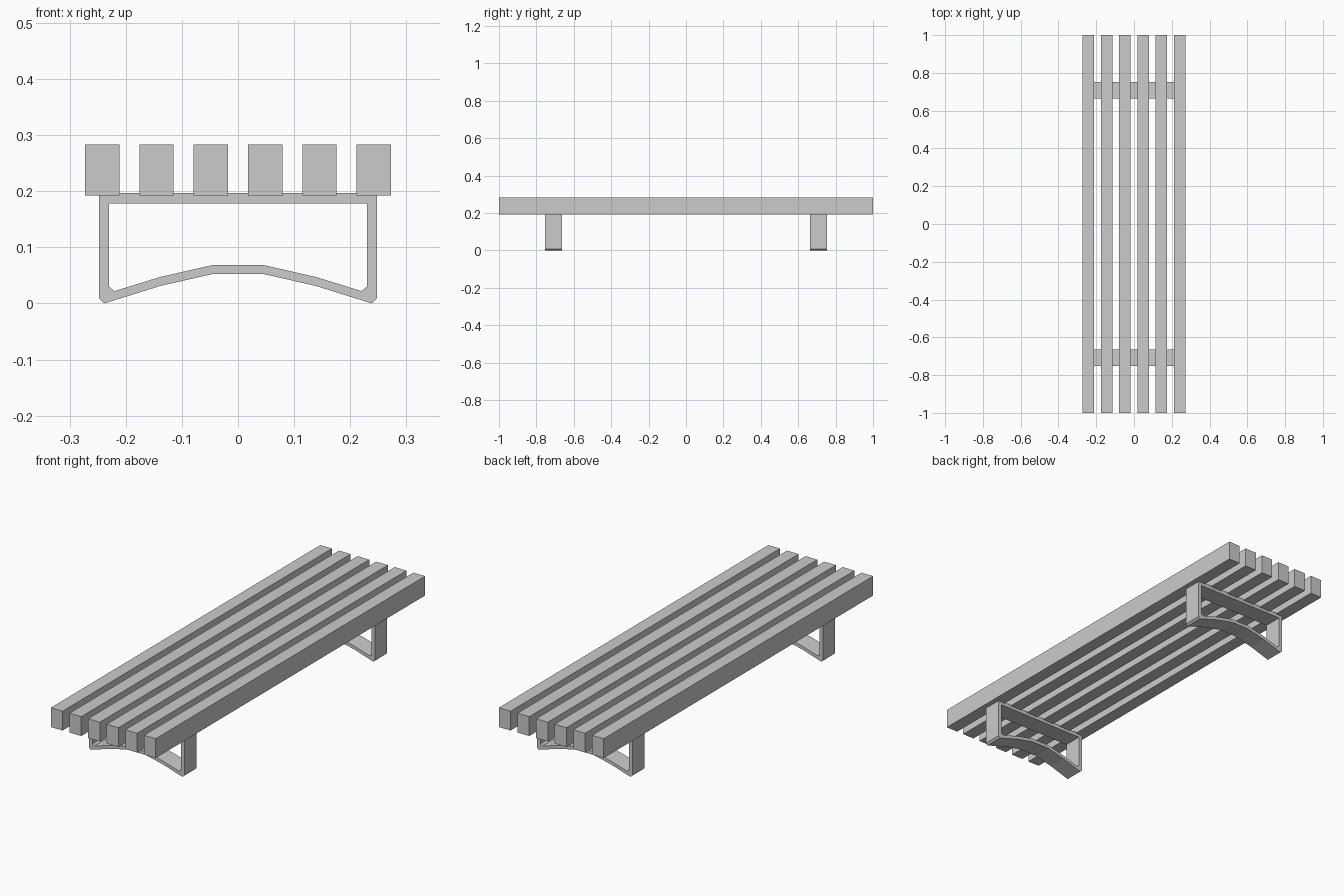
import bpy, bmesh

if "Cube" in bpy.data.objects:
    bpy.data.objects.remove(bpy.data.objects["Cube"])

SLAT_W, SLAT_Z0, SLAT_Z1, PITCH = 0.061, 0.192, 0.283, 0.0968
LEG_Y0, LEG_Y1 = 0.664, 0.753


def finish(name, bm):
    bmesh.ops.recalc_face_normals(bm, faces=bm.faces)
    mesh = bpy.data.meshes.new(name)
    bm.to_mesh(mesh)
    bm.free()
    obj = bpy.data.objects.new(name, mesh)
    bpy.context.collection.objects.link(obj)
    return obj


def slat(name, x):
    bm = bmesh.new()
    bmesh.ops.create_cube(bm, size=1)
    for v in bm.verts:
        v.co.x = x + v.co.x * SLAT_W
        v.co.y *= 2
        v.co.z = (SLAT_Z0 + SLAT_Z1) / 2 + v.co.z * (SLAT_Z1 - SLAT_Z0)
    return finish(name, bm)


def mirrored(half):
    """Close a right-hand half profile into a full loop."""
    return half + [(-x, z) for x, z in reversed(half)]


def leg_frame(name, y0, y1):
    # outer and inner outlines, from the arch centre round to the top
    outer = mirrored([(0.047, 0.052), (0.139, 0.031), (0.238, 0.0),
                      (0.248, 0.009), (0.248, 0.197)])
    inner = mirrored([(0.047, 0.068), (0.139, 0.047), (0.220, 0.022),
                      (0.230, 0.030), (0.230, 0.178)])
    bm = bmesh.new()
    rings = [[bm.verts.new((x, y, z)) for x, z in loop]
             for loop, y in ((outer, y0), (outer, y1), (inner, y1), (inner, y0))]
    n = len(outer)
    for k in range(4):
        a, b = rings[k], rings[(k + 1) % 4]
        for i in range(n):
            j = (i + 1) % n
            bm.faces.new((a[i], a[j], b[j], b[i]))
    return finish(name, bm)


# Seat: six long slats
for i in range(6):
    slat(f"seat_slat_{i + 1}", (i - 2.5) * PITCH)

# Legs: arched flat-bar loops near each end
leg_frame("front_leg_frame", -LEG_Y1, -LEG_Y0)
leg_frame("back_leg_frame", LEG_Y0, LEG_Y1)
